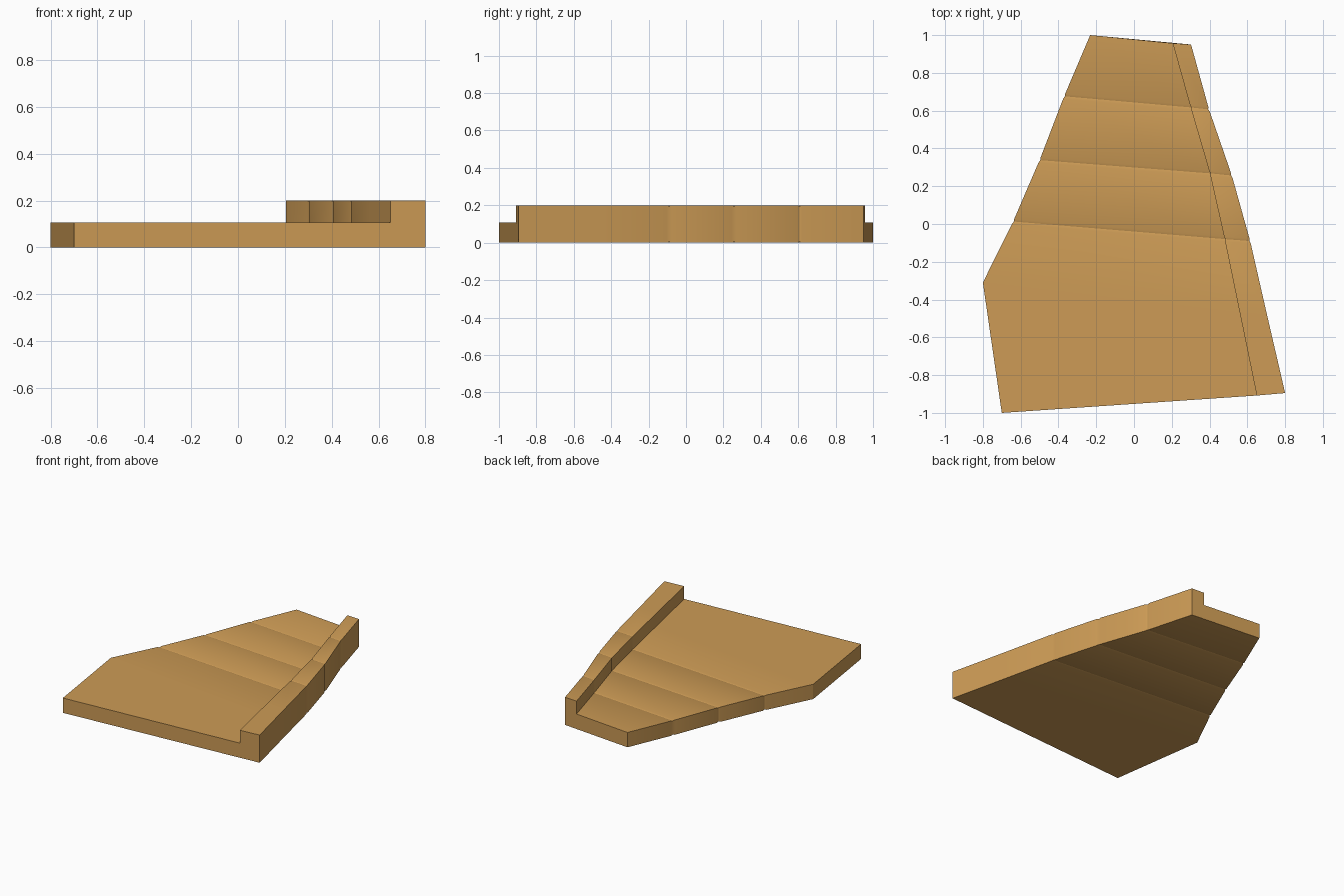
import bpy, bmesh
from mathutils import Vector

if "Cube" in bpy.data.objects:
    bpy.data.objects.remove(bpy.data.objects["Cube"])

BASE, TOP = 0.107, 0.2       # slab height, raised kerb height
GAP, DEPTH = 0.014, 0.004    # half width and depth of the seams

# plan rows from front to back: left edge, kerb inner edge, right edge, seam?
rows = [
    ((-0.70, -1.00), (0.65, -0.908), (0.80, -0.895), False),
    ((-0.80, -0.31), (0.56, -0.47), (0.704, -0.48), False),
    ((-0.64, 0.013), (0.48, -0.08), (0.615, -0.09), True),
    ((-0.50, 0.338), (0.402, 0.268), (0.518, 0.257), True),
    ((-0.37, 0.676), (0.30, 0.617), (0.397, 0.607), True),
    ((-0.232, 1.00), (0.205, 0.957), (0.302, 0.95), False),
]

bm = bmesh.new()


def section(pts, d=0.0):
    """L-shaped cross-section through three plan points, shrunk by d."""
    l, i, r = pts
    prof = [(l, d, d), (r, -d, d), (r, -d, TOP - d),
            (i, d, TOP - d), (i, d, BASE - d), (l, d, BASE - d)]
    return [bm.verts.new((p[0] + dx, p[1], z)) for p, dx, z in prof]


def toward(k, j):
    """Plan points of row k moved a little toward row j."""
    out = []
    for a, b in zip(rows[k][:3], rows[j][:3]):
        a, b = Vector(a), Vector(b)
        out.append(a + (b - a).normalized() * GAP)
    return out


# stations along the slab, with a shallow V groove at each seam
stations = []
for k, row in enumerate(rows):
    if row[3]:
        stations.append(section(toward(k, k - 1)))
        stations.append(section(row[:3], DEPTH))
        stations.append(section(toward(k, k + 1)))
    else:
        stations.append(section(row[:3]))

# skin between stations, then the end caps
for a, b in zip(stations, stations[1:]):
    for n in range(6):
        m = (n + 1) % 6
        bm.faces.new((a[n], a[m], b[m], b[n]))
bm.faces.new(stations[0])
bm.faces.new(stations[-1][::-1])
bmesh.ops.recalc_face_normals(bm, faces=bm.faces)

mesh = bpy.data.meshes.new("kerbed_slab")
bm.to_mesh(mesh)
bm.free()
slab = bpy.data.objects.new("kerbed_slab", mesh)
bpy.context.collection.objects.link(slab)

mat = bpy.data.materials.new("tan_wood")
mat.diffuse_color = (0.61, 0.33, 0.092, 1)
mat.use_nodes = True
mat.node_tree.nodes["Principled BSDF"].inputs["Base Color"].default_value = mat.diffuse_color
mesh.materials.append(mat)

# soften the seams while keeping the outline sharp
bpy.context.view_layer.objects.active = slab
slab.select_set(True)
bpy.ops.object.shade_smooth_by_angle(angle=0.55)
